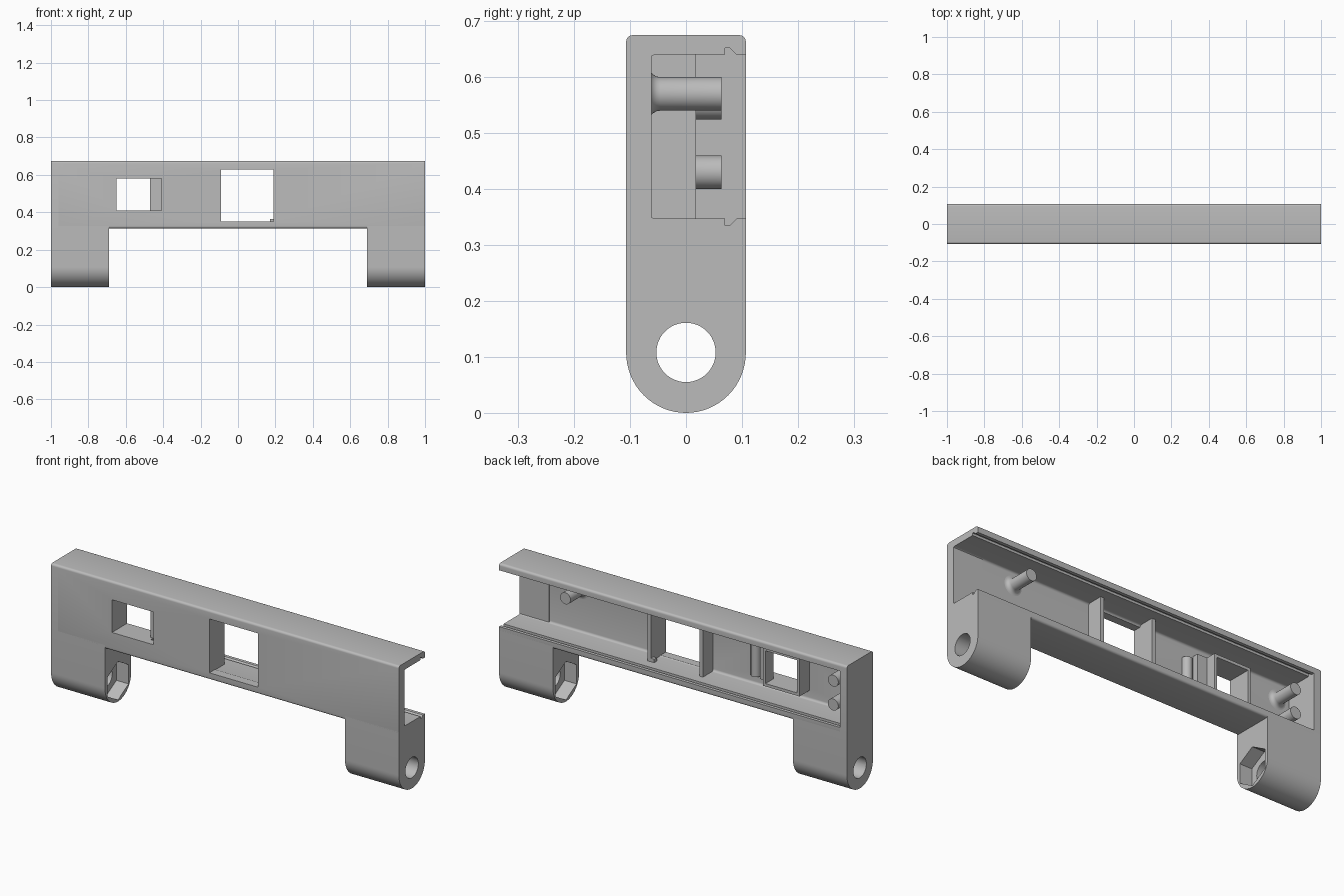
import bpy, bmesh, math
from mathutils import Vector, Matrix

cube = bpy.data.objects.get("Cube")
if cube:
    bpy.data.objects.remove(cube, do_unlink=True)

grey = bpy.data.materials.new("plain grey")
grey.use_nodes = True
COLOUR = (0.5, 0.5, 0.5, 1)
grey.diffuse_color = COLOUR
grey.node_tree.nodes["Principled BSDF"].inputs["Base Color"].default_value = COLOUR

HALF = 0.107            # half depth of the body
TOP, BOTTOM = 0.675, 0.314
ROOF, FLOOR = 0.64, 0.347
INNER = -0.066          # inside of the front wall
EDGE = 0.012            # rounding of the long edges
AXLE = 0.108            # height of the pivot holes


def finish(name, bm):
    bmesh.ops.recalc_face_normals(bm, faces=bm.faces)
    mesh = bpy.data.meshes.new(name)
    bm.to_mesh(mesh)
    bm.free()
    mesh.materials.append(grey)
    ob = bpy.data.objects.new(name, mesh)
    bpy.context.collection.objects.link(ob)
    return ob


def smooth(ob):
    bpy.ops.object.select_all(action='DESELECT')
    ob.select_set(True)
    bpy.context.view_layer.objects.active = ob
    bpy.ops.object.shade_smooth_by_angle(angle=math.radians(32))


def outline(corners, steps=5):
    """Corners are (y, z) or (y, z, radius); a radius rounds the corner."""
    pts = []
    for i, c in enumerate(corners):
        p = Vector(c[:2])
        if len(c) == 2:
            pts.append(p)
            continue
        a = (Vector(corners[i - 1][:2]) - p).normalized()
        b = (Vector(corners[(i + 1) % len(corners)][:2]) - p).normalized()
        centre = p + (a + b) * c[2]
        for k in range(steps + 1):
            t = math.pi / 2 * k / steps
            pts.append(centre - (b * math.cos(t) + a * math.sin(t)) * c[2])
    return pts


def prism(name, pts, x0, x1):
    bm = bmesh.new()
    face = bm.faces.new([bm.verts.new((x0, p[0], p[1])) for p in pts])
    ext = bmesh.ops.extrude_face_region(bm, geom=[face])
    moved = [v for v in ext["geom"] if isinstance(v, bmesh.types.BMVert)]
    bmesh.ops.translate(bm, verts=moved, vec=(x1 - x0, 0, 0))
    return finish(name, bm)


def box(name, x, y, z):
    return prism(name, [(y[0], z[0]), (y[1], z[0]), (y[1], z[1]), (y[0], z[1])], *x)


def ring(radius, count, start=0.0):
    return [(radius * math.sin(start + math.tau * k / count),
             AXLE + radius * math.cos(start + math.tau * k / count)) for k in range(count)]


def cut(target, cutter):
    cutter.hide_render = True
    mod = target.modifiers.new("cut", 'BOOLEAN')
    mod.object, mod.operation, mod.solver = cutter, 'DIFFERENCE', 'EXACT'
    bpy.ops.object.select_all(action='DESELECT')
    target.select_set(True)
    bpy.context.view_layer.objects.active = target
    bpy.ops.object.modifier_apply(modifier=mod.name)
    bpy.data.objects.remove(cutter, do_unlink=True)


def post(name, x, z, radius, tip, flare):
    """Round peg along y with a flared foot on the front wall."""
    prof = [(0, INNER - 0.005), (radius + flare, INNER - 0.005)]
    for k in range(6):
        t = math.pi / 2 * k / 5
        prof.append((radius + flare * (1 - math.sin(t)), INNER + flare * (1 - math.cos(t))))
    prof += [(radius, tip), (0, tip)]
    bm = bmesh.new()
    verts = [bm.verts.new((x + r, y, z)) for r, y in prof]
    edges = [bm.edges.new(pair) for pair in zip(verts, verts[1:])]
    bmesh.ops.spin(bm, geom=verts + edges, cent=(x, 0, z), axis=(0, 1, 0),
                   angle=math.tau, steps=32)
    bmesh.ops.remove_doubles(bm, verts=bm.verts, dist=0.0001)
    smooth(finish(name, bm))


# Channel-shaped housing, open at the back and at the left end, with snap grooves
housing = prism("housing", outline([
    (-HALF, BOTTOM, EDGE), (HALF, BOTTOM, EDGE), (HALF, FLOOR),
    (0.09, FLOOR), (0.078, FLOOR - 0.012), (0.07, FLOOR - 0.012), (0.07, FLOOR),
    (INNER, FLOOR, EDGE), (INNER, ROOF, EDGE),
    (0.07, ROOF), (0.07, ROOF + 0.012), (0.078, ROOF + 0.012), (0.09, ROOF),
    (HALF, ROOF), (HALF, TOP, EDGE), (-HALF, TOP, EDGE)]), -0.96, 1)
cut(housing, box("window_cutter", (-0.09, 0.19), (-0.2, -0.04), (0.35, 0.63)))
cut(housing, box("small_window_cutter", (-0.65, -0.41), (-0.2, -0.04), (0.41, 0.58)))
smooth(housing)

# Closed right end
smooth(prism("end_wall", outline([
    (-HALF, BOTTOM), (HALF, BOTTOM), (HALF, TOP, EDGE), (-HALF, TOP, EDGE)]), -1, -0.96))

# Legs with pivot hole and hexagonal nut pocket on the inner side
for side, name in ((1, "left_leg"), (-1, "right_leg")):
    arc = [(-HALF * math.cos(math.pi * k / 32), AXLE - AXLE * math.sin(math.pi * k / 32))
           for k in range(33)]
    leg = prism(name, arc + [(HALF, FLOOR - 0.013), (-HALF, FLOOR - 0.013)],
                side * 0.69, side)
    cut(leg, prism("hole_cutter", ring(0.053, 48), side * 0.6, side * 1.1))
    cut(leg, prism("nut_cutter", ring(0.1, 6), side * 0.6, side * 0.76))
    smooth(leg)

# Thickened pad of the front wall near the open end
box("end_pad", (0.83, 1), (INNER - 0.005, -0.062), (FLOOR, ROOF))

# Ribs either side of the large window
for x, name in ((0.19, "left_window_rib"), (-0.11, "right_window_rib")):
    box(name, (x, x + 0.02), (INNER - 0.01, 0.018), (FLOOR - 0.005, ROOF + 0.005))
box("rib_stop", (0.17, 0.21), (-0.003, 0.018), (FLOOR - 0.005, 0.365))

# Frame around the small window, with a plate covering one side of it
FRAME = (INNER - 0.005, 0.018)
box("frame_left", (-0.47, -0.455), (-0.047, 0.018), (0.395, 0.595))
box("frame_right", (-0.665, -0.65), FRAME, (0.395, 0.595))
box("frame_bottom", (-0.665, -0.455), FRAME, (0.395, 0.41))
box("frame_top", (-0.665, -0.455), FRAME, (0.58, 0.595))
box("window_plate", (-0.47, -0.40), (-0.047, -0.035), (0.395, 0.595))
box("plate_edge", (-0.41, -0.40), (INNER - 0.005, -0.035), (0.395, 0.595))

# Upright half-round boss beside the frame
bm = bmesh.new()
bmesh.ops.create_cone(bm, cap_ends=True, segments=24, radius1=0.025, radius2=0.025, depth=0.17,
                      matrix=Matrix.Translation((-0.36, INNER + 0.005, 0.48)))
smooth(finish("round_boss", bm))

# Mounting posts
post("left_post", 0.65, 0.57, 0.03, 0.063, 0.02)
post("right_upper_post", -0.89, 0.554, 0.03, 0.063, 0.02)
post("right_lower_post", -0.89, 0.43, 0.03, 0.063, 0.02)
